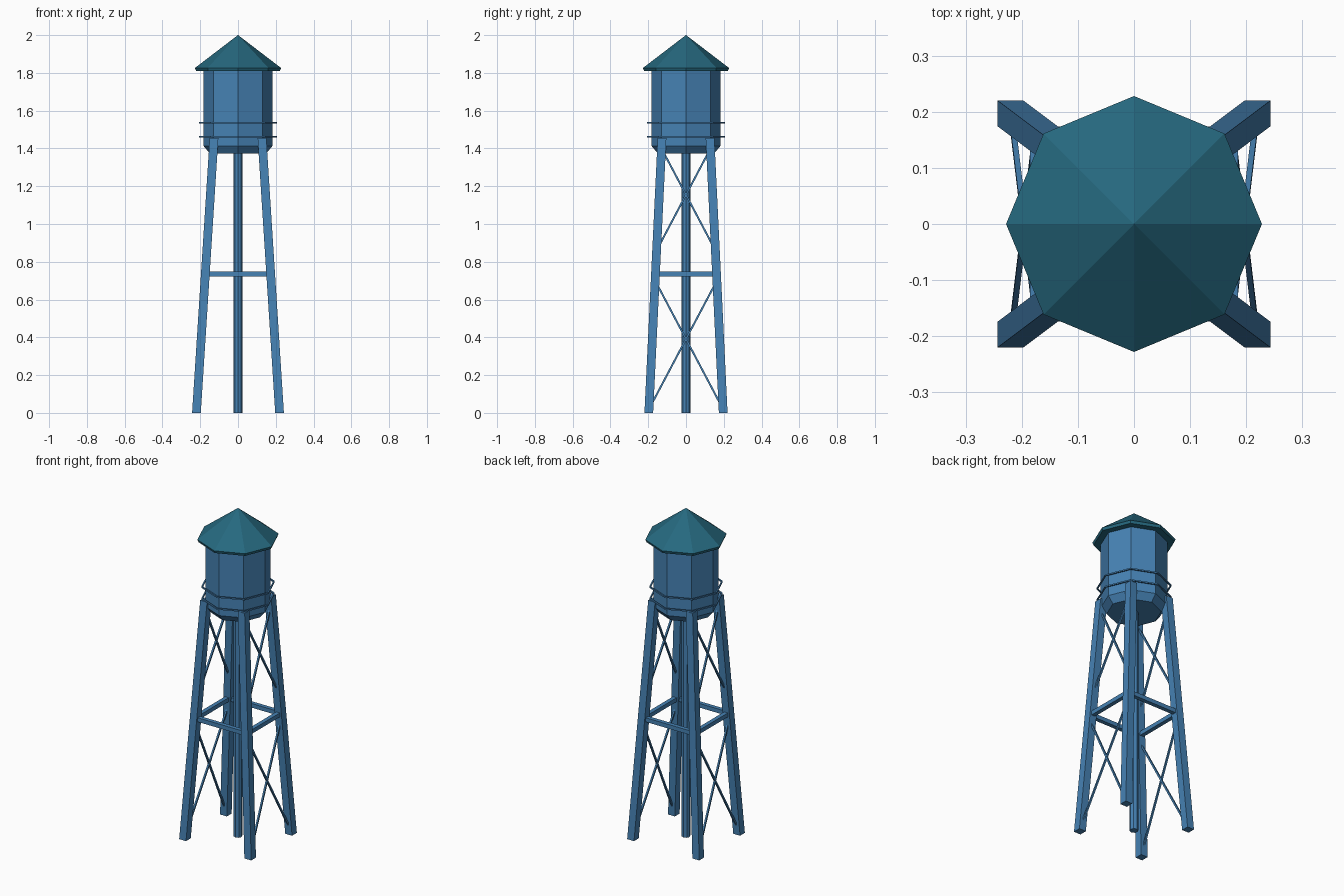
import bpy
import math
from mathutils import Vector

cube = bpy.data.objects.get("Cube")
if cube:
    bpy.data.objects.remove(cube, do_unlink=True)


def make_material(name, color):
    m = bpy.data.materials.new(name)
    m.use_nodes = True
    m.diffuse_color = color
    m.node_tree.nodes["Principled BSDF"].inputs["Base Color"].default_value = color
    return m


BLUE = make_material("steel blue", (0.061, 0.223, 0.456, 1))
TEAL = make_material("dark teal", (0.019, 0.140, 0.212, 1))


def add_mesh(name, verts, faces, mat):
    me = bpy.data.meshes.new(name)
    me.from_pydata(verts, [], faces)
    me.materials.append(mat)
    ob = bpy.data.objects.new(name, me)
    bpy.context.collection.objects.link(ob)
    return ob


def ring(r, z, n=8):
    return [(r * math.cos(math.tau * i / n), r * math.sin(math.tau * i / n), z)
            for i in range(n)]


def lathe(name, profile, mat, n=8, closed=False):
    """Faceted solid of revolution from (radius, height) pairs, bottom to top."""
    verts = [v for r, z in profile for v in ring(r, z, n)]
    k = len(profile)
    faces = []
    for j in range(k if closed else k - 1):
        a, b = j * n, (j + 1) % k * n
        for i in range(n):
            h = (i + 1) % n
            faces.append((a + i, a + h, b + h, b + i))
    if not closed:
        faces += [tuple(reversed(range(n))), tuple(range((k - 1) * n, k * n))]
    return add_mesh(name, verts, faces, mat)


BOX = [(3, 2, 1, 0), (4, 5, 6, 7)] + [(i, (i + 1) % 4, (i + 1) % 4 + 4, i + 4) for i in range(4)]
SQUARE = [(-1, -1), (1, -1), (1, 1), (-1, 1)]


def bar(name, a, b, width, mat):
    """Square bar between two points."""
    a, b = Vector(a), Vector(b)
    d = (b - a).normalized()
    up = Vector((1, 0, 0)) if abs(d.x) < 0.5 else Vector((0, 0, 1))
    u = d.cross(up).normalized()
    v = d.cross(u)
    # u, v and d form a right-handed frame
    verts = [p + (u * s + v * t) * width / 2 for p in (a, b) for s, t in SQUARE]
    return add_mesh(name, verts, BOX, mat)


# Leg centre line: leans inward from the ground to the tank
LEG_TOP = 1.455


def leg_at(sx, sy, z):
    t = z / LEG_TOP
    return Vector((sx * (0.220 - 0.093 * t), sy * (0.197 - 0.070 * t), z))


# Tank, roof and central pipe
lathe("tank", [(0.150, 1.374), (0.183, 1.414), (0.183, 1.815)], BLUE)
lathe("roof", [(0.222, 1.810), (0.228, 1.826), (0.0005, 2.0)], TEAL)
lathe("centre_pipe", [(0.024, 0), (0.024, 1.376)], BLUE)

# Hoop rails round the tank
for name, z in (("lower_rail", 1.463), ("upper_rail", 1.535)):
    lathe(name, [(0.198, z - 0.004), (0.206, z - 0.004),
                 (0.206, z + 0.004), (0.198, z + 0.004)], BLUE, closed=True)

# Four leaning legs with level feet
for sx, xname in ((-1, "right"), (1, "left")):
    for sy, yname in ((-1, "front"), (1, "back")):
        verts = [leg_at(sx, sy, z) + Vector((s, t, 0)) * 0.023
                 for z in (0, LEG_TOP) for s, t in SQUARE]
        add_mesh(f"{yname}_{xname}_leg", verts, BOX, BLUE)

# Level struts on all four sides
Z = 0.735
for s, xname, yname in ((-1, "right", "front"), (1, "left", "back")):
    bar(f"{yname}_strut", leg_at(-1, s, Z), leg_at(1, s, Z), 0.025, BLUE)
    bar(f"{xname}_strut", leg_at(s, -1, Z), leg_at(s, 1, Z), 0.025, BLUE)

# Crossed braces on the two sides
for sx, xname in ((-1, "right"), (1, "left")):
    for level, low, high in (("lower", 0.02, 0.70), ("upper", 0.86, 1.40)):
        for sy in (-1, 1):
            bar(f"{xname}_{level}_brace", leg_at(sx, sy, low),
                leg_at(sx, -sy, high), 0.01, BLUE)
